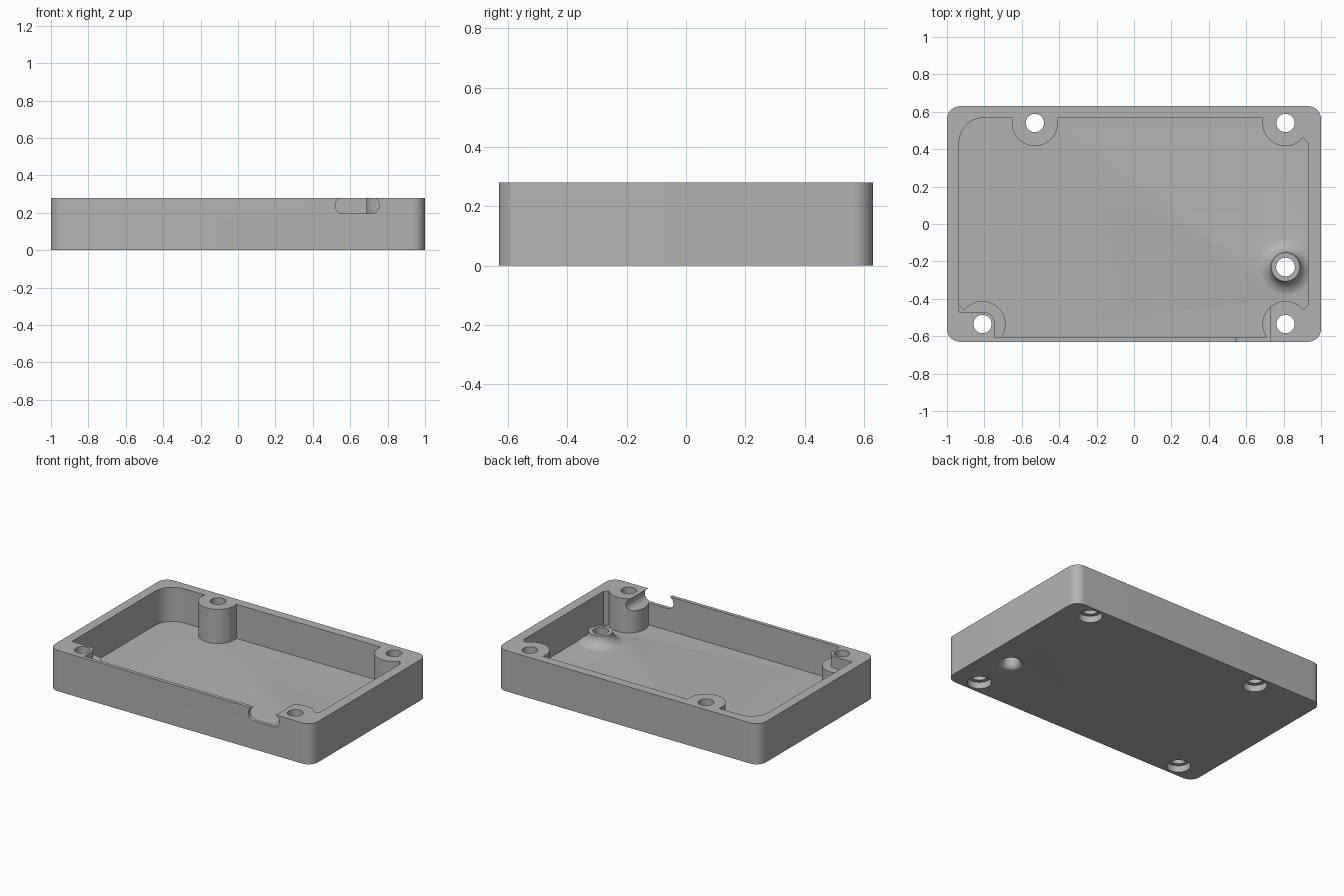
import bpy, bmesh, math

default = bpy.data.objects.get("Cube")
if default:
    bpy.data.objects.remove(default, do_unlink=True)

WALL_TOP, FLOOR, LEDGE = 0.28, 0.045, 0.20
ABOVE, BELOW = 0.4, -0.1

grey = bpy.data.materials.new("light grey plastic")
grey.use_nodes = True
colour = (0.45, 0.45, 0.45, 1)
grey.diffuse_color = colour
grey.node_tree.nodes["Principled BSDF"].inputs["Base Color"].default_value = colour


def finish(name, bm):
    bmesh.ops.recalc_face_normals(bm, faces=bm.faces)
    mesh = bpy.data.meshes.new(name)
    bm.to_mesh(mesh)
    bm.free()
    mesh.materials.append(grey)
    obj = bpy.data.objects.new(name, mesh)
    bpy.context.collection.objects.link(obj)
    return obj


def prism(name, outline, low, high, axis="z"):
    """Extrude a flat outline along z, or along y for an (x, z) outline."""
    bm = bmesh.new()
    place = (lambda a, b: (a, b, low)) if axis == "z" else (lambda a, b: (a, low, b))
    face = bm.faces.new([bm.verts.new(place(a, b)) for a, b in outline])
    move = bmesh.ops.extrude_face_region(bm, geom=[face])["geom"]
    span = (0, 0, high - low) if axis == "z" else (0, high - low, 0)
    bmesh.ops.translate(bm, vec=span, verts=[v for v in move if isinstance(v, bmesh.types.BMVert)])
    return finish(name, bm)


def rounded(x0, x1, y0, y1, radii, steps=12):
    """Rectangle outline; radii run counter-clockwise from the upper right corner."""
    points = []
    corners = [(x1, y1, -1, -1), (x0, y1, 1, -1), (x0, y0, 1, 1), (x1, y0, -1, 1)]
    for i, ((x, y, sx, sy), r) in enumerate(zip(corners, radii)):
        for k in range(steps + 1 if r else 1):
            t = math.pi / 2 * (i + k / steps)
            points.append((x + sx * r + r * math.cos(t), y + sy * r + r * math.sin(t)))
    return points


def circle(x, y, r, count=48):
    return [(x + r * math.cos(math.tau * k / count), y + r * math.sin(math.tau * k / count))
            for k in range(count)]


def lathe(name, profile, x, y, count=48):
    """Closed solid of revolution from (radius, z) pairs."""
    bm = bmesh.new()
    rings = [[bm.verts.new((px, py, z)) for px, py in circle(x, y, r, count)] for r, z in profile]
    for a, b in zip(rings, rings[1:]):
        for k in range(count):
            n = (k + 1) % count
            bm.faces.new((a[k], a[n], b[n], b[k]))
    bm.faces.new(rings[0])
    bm.faces.new(rings[-1])
    return finish(name, bm)


def cut(target, tool):
    mod = target.modifiers.new("cut", "BOOLEAN")
    mod.operation, mod.solver, mod.object = "DIFFERENCE", "EXACT", tool
    bpy.context.view_layer.objects.active = target
    bpy.ops.object.modifier_apply(modifier=mod.name)
    bpy.data.objects.remove(tool, do_unlink=True)


# Outer shell and the hollow inside it
shell = prism("case_base", rounded(-1, 1, -0.63, 0.63, [0.07] * 4), 0, WALL_TOP)
hollow = prism("hollow", rounded(-0.935, 0.932, -0.605, 0.567, [0, 0.13, 0, 0]), FLOOR, 0.35)

# Screw bosses are kept out of the hollow; one has a lower ledge
screws = [(-0.53, 0.54), (0.81, 0.54), (0.81, -0.535), (-0.81, -0.535)]
for x, y in screws:
    top = LEDGE if x < 0 and y < 0 else ABOVE
    cut(hollow, prism("boss", circle(x, y, 0.123), BELOW, top))
    if abs(x) > 0.6:
        sx, sy = math.copysign(1, x), math.copysign(1, y)
        web = [(0.95, 0.42), (0.93, 0.435), (0.905, 0.462), (0.87, 0.52), (0.87, 0.65), (0.95, 0.65)]
        cut(hollow, prism("web", [(sx * a, sy * b) for a, b in web], BELOW, top))
cut(hollow, prism("corner_post", rounded(-0.98, -0.745, -0.65, -0.47, [0.06, 0, 0, 0]), BELOW, ABOVE))

# Flared guide tube on the floor
tube = [(0.2, -0.05), (0.2, 0.03)]
for k in range(11):
    t = math.pi / 2 * k / 10
    tube.append((0.165 - 0.088 * math.sin(t), 0.118 - 0.075 * math.cos(t)))
cut(hollow, lathe("guide_tube", tube, 0.81, -0.23))
cut(shell, hollow)

# Through holes with counterbores underneath
for x, y in screws:
    cut(shell, lathe("screw_hole", [(0.075, -0.05), (0.075, 0.045), (0.049, 0.045), (0.049, ABOVE)], x, y))
flare = [(0.085, -0.02)]
for k in range(9):
    t = math.pi / 2 * k / 8
    flare.append((0.085 - 0.035 * math.sin(t), 0.05 - 0.05 * math.cos(t)))
cut(shell, lathe("tube_hole", flare + [(0.05, 0.3)], 0.81, -0.23))

# Rounded cable slot in the front wall
slot = rounded(0.52, 0.755, 0.195, 0.284, [0.044] * 4)
cut(shell, prism("cable_slot", slot, -0.7, -0.42, axis="y"))

bpy.ops.object.select_all(action="DESELECT")
shell.select_set(True)
bpy.context.view_layer.objects.active = shell
bpy.ops.object.shade_smooth_by_angle(angle=math.radians(30))
